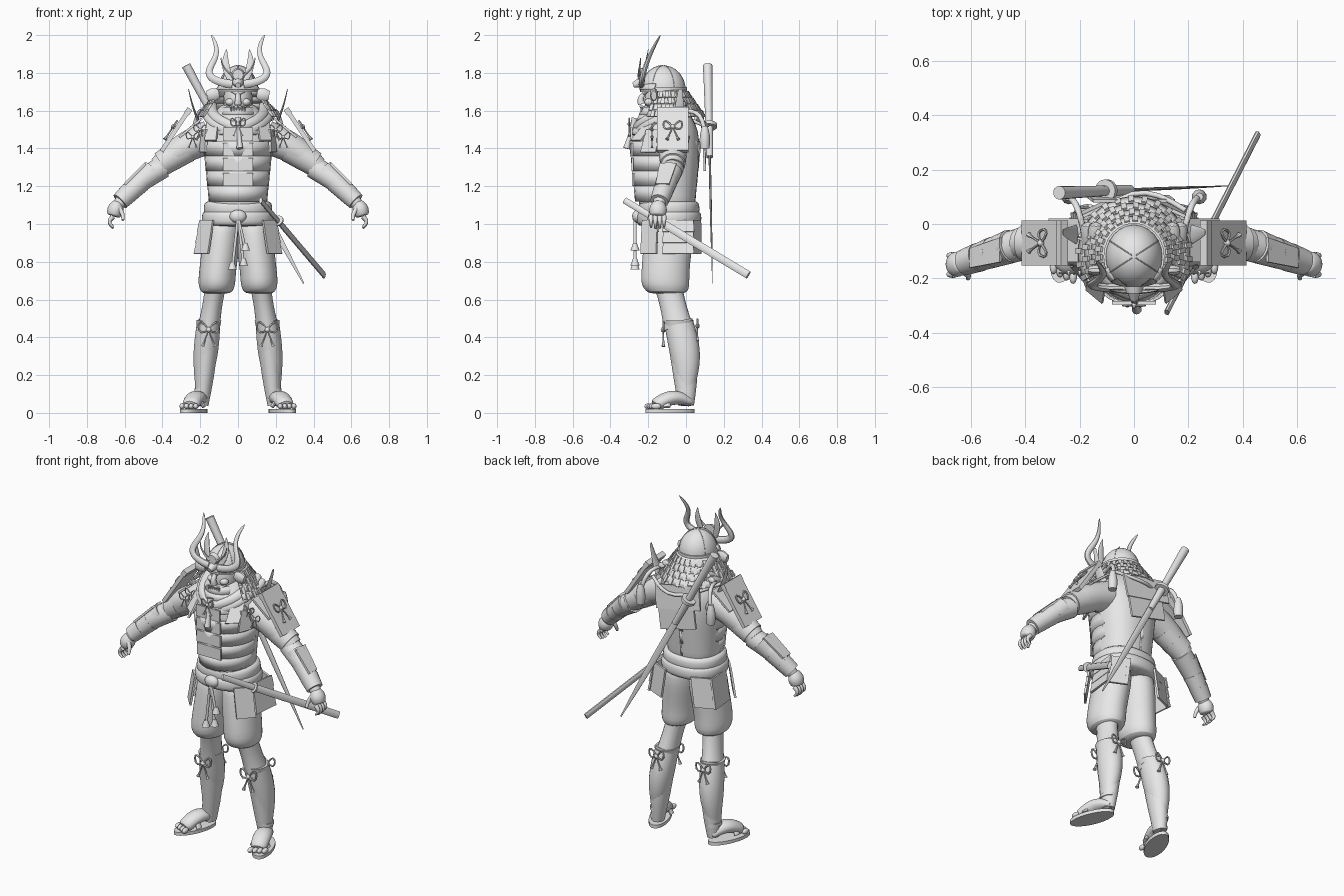
import bpy, bmesh, math
from math import sin, cos, pi, radians
from mathutils import Matrix, Vector

if "Cube" in bpy.data.objects:
    bpy.data.objects.remove(bpy.data.objects["Cube"])

grey = bpy.data.materials.new("plain_grey")
grey.use_nodes = True
grey.diffuse_color = (.8, .8, .8, 1)
grey.node_tree.nodes["Principled BSDF"].inputs["Base Color"].default_value = grey.diffuse_color

right, front, up = Vector((1, 0, 0)), Vector((0, -1, 0)), Vector((0, 0, 1))


def at(*position):
    return Vector(position)


def finish(name, bm, mirror=False, soft=False, thickness=0):
    bmesh.ops.recalc_face_normals(bm, faces=bm.faces)
    mesh = bpy.data.meshes.new(name)
    bm.to_mesh(mesh)
    bm.free()
    part = bpy.data.objects.new(name, mesh)
    bpy.context.collection.objects.link(part)
    mesh.materials.append(grey)
    bpy.ops.object.select_all(action='DESELECT')
    bpy.context.view_layer.objects.active = part
    part.select_set(True)
    bpy.ops.object.shade_smooth_by_angle(angle=radians(40))
    if thickness:
        part.modifiers.new("thickness", 'SOLIDIFY').thickness = thickness
    if mirror:
        part.modifiers.new("mirror", 'MIRROR').use_mirror_merge = False
    if soft:
        part.modifiers.new("soft", 'SUBSURF').levels = 1


def skin(name, rings, closed=True, **options):
    """Bridge rings of points, capping the ends of closed ones."""
    bm = bmesh.new()
    rows = [[bm.verts.new(p) for p in ring] for ring in rings]
    count = len(rows[0])
    for low, high in zip(rows, rows[1:]):
        for i in range(count if closed else count - 1):
            j = (i + 1) % count
            bm.faces.new((low[i], low[j], high[j], high[i]))
    if closed:
        bm.faces.new(rows[0])
        bm.faces.new(rows[-1])
    finish(name, bm, **options)


def oval(center, rx, ry, start=-180, end=180, square=1, sides=24):
    """Horizontal oval of points; angle zero faces the front."""
    ring = []
    for i in range(sides):
        span = sides if end - start == 360 else sides - 1
        a = radians(start + (end - start) * i / span)
        ring.append(center + right * rx * math.copysign(abs(sin(a)) ** square, sin(a))
                    + front * ry * math.copysign(abs(cos(a)) ** square, cos(a)))
    return ring


def loft(name, rings, square=1, **options):
    skin(name, [oval(c, rx, ry, square=square) for c, rx, ry in rings], **options)


def lame(name, z, radius, drop, flare, start, end, deep=0, **options):
    """Flared armour band around the body axis."""
    skin(name, [oval(at(0, -.11, z - drop * k), radius + flare * k, radius + deep + flare * k, start, end)
                for k in (0, 1)], closed=False, thickness=.008, **options)


def sweep(name, point, radius, depth=1, ref=front, steps=8, sides=10, **options):
    """Sweep an oval along point(t); depth scales it along ref."""
    rings = []
    for i in range(steps + 1):
        t = i / steps
        tangent = (point(min(t + .01, 1)) - point(max(t - .01, 0))).normalized()
        u = (ref - tangent * ref.dot(tangent)).normalized()
        w = tangent.cross(u)
        rings.append([point(t) + (u * depth * cos(k * 2 * pi / sides) + w * sin(k * 2 * pi / sides)) * radius(t)
                      for k in range(sides)])
    skin(name, rings, **options)


def strand(name, a, b, r_start, r_end, sag=Vector(), bulge=0, **options):
    """Bowed, tapered rod between two points."""
    sweep(name, lambda t: a.lerp(b, t) + sag * sin(pi * t),
          lambda t: r_start + (r_end - r_start) * t + bulge * sin(pi * t), **options)


def plate(name, top, bottom, half, thick=.012, taper=1, **options):
    """Flat slab between two edge centres with a half-width vector."""
    normal = (bottom - top).cross(half).normalized() * thick / 2
    skin(name, [[p - half * k - normal, p + half * k - normal, p + half * k + normal, p - half * k + normal]
                for p, k in ((top, 1), (bottom, taper))], **options)


def ball(name, center, rx, ry, rz, **options):
    bm = bmesh.new()
    matrix = Matrix.Translation(center) @ Matrix.Diagonal((rx, ry, rz, 1))
    bmesh.ops.create_uvsphere(bm, u_segments=20, v_segments=12, radius=1, matrix=matrix)
    finish(name, bm, **options)


def bow(name, knot, size, across, rise, **options):
    """Knotted cord with two loops and two tasselled tails."""
    u, w = across.normalized() * size, rise.normalized() * size
    normal = u.cross(w).normalized()
    ball(name + "_knot", knot, size / 4, size / 4, size / 4, **options)
    for s in (-1, 1):
        sweep(name + "_loop", lambda t: knot + (u * s * sin(pi * t) + w * sin(2 * pi * t) / 2 + w * sin(pi * t) / 3),
              lambda t: size / 10, ref=normal, sides=6, **options)
        sweep(name + "_tail", lambda t: knot + u * s * t * .6 - w * t * 1.6,
              lambda t: size * (.08 + t ** 6 / 8), ref=normal, sides=6, **options)


# Torso with stacked armour lames
loft("torso", [(at(0, -.1, z), rx, ry) for z, rx, ry in
               ((1, .16, .15), (1.15, .155, .15), (1.3, .17, .17), (1.45, .19, .175), (1.53, .18, .155),
                (1.6, .12, .11), (1.65, .07, .08))], square=.85, soft=True)
for i in range(4):
    z, r, y = 1.2 + i * .08, .162 + i * .008, -.28 - i * .003
    lame("waist_lame", z, r, .08, -.007, -180, 180, deep=.005)
    plate("chest_panel", at(0, y, z + .07), at(0, y, z), right * .08)
plate("shoulder_strap", at(.13, -.16, 1.57), at(.145, -.265, 1.44), at(.03, .025, 0), mirror=True)
plate("side_chest_plate", at(.18, -.17, 1.5), at(.185, -.2, 1.38), at(.015, .04, 0), mirror=True)
plate("upper_back_plate", at(0, .085, 1.57), at(-.02, .1, 1.43), at(.15, 0, -.03))
plate("lower_back_plate", at(0, .095, 1.44), at(-.02, .1, 1.31), at(.12, 0, -.03))

# Sash rolls and hanging cords
for z, r in ((1.03, .175), (1.08, .165)):
    loft("sash_roll", [(at(0, -.09, z + .045 * cos(k * pi / 4)), r + .02 * sin(k * pi / 4), r + .02 * sin(k * pi / 4) - .02)
                       for k in range(5)], square=.9, soft=True)
ball("sash_knot", at(0, -.255, 1.04), .045, .03, .035)
for x, z in ((-.03, .76), (.03, .78), (.04, .86)):
    tip = at(x, -.27, z)
    strand("sash_cord", at(0, -.27, 1.04), tip, .008, .008)
    strand("sash_tassel", tip + up * .04, tip, .01, .024)

# Trousers, legs and greaves
loft("trouser_leg", [(at(x, y, z), r, r * 1.3) for z, x, y, r in
                     ((1.05, .08, -.09, .09), (.95, .085, -.09, .1), (.85, .095, -.1, .1), (.74, .11, -.11, .098),
                      (.68, .112, -.11, .1), (.64, .113, -.1, .086), (.63, .115, -.1, .06))],
     soft=True, mirror=True)
calf, ankle = at(.155, -.04, .48), at(.19, 0, .13)
strand("knee", at(.115, -.1, .7), calf - up * .03, .058, .06, bulge=-.006, depth=1.3, sides=18, mirror=True)
strand("shin", calf, at(.19, 0, .04), .056, .034, sag=front * -.012, bulge=.01, depth=1.25, sides=18, mirror=True)
strand("greave", calf, ankle, .062, .036, sag=front * -.016, bulge=.015, depth=1.22, sides=18, mirror=True)
strand("greave_rim", calf + up * .01, calf - up * .02, .068, .062, depth=1.2, sides=18, mirror=True)
strand("ankle_strap", ankle, ankle - up * .02, .042, .042, depth=1.25, sides=18, mirror=True)
bow("knee_bow", at(.155, -.12, .44), .055, right, up, mirror=True)
bow("calf_bow", at(.16, .06, .46), .05, right, up, mirror=True)

# Feet and sandals
heel, toe = at(.185, .035, .05), at(.255, -.17, .035)
strand("foot", heel, toe, .03, .046, sag=up * .038, bulge=.014, depth=.75, ref=up, sides=14, soft=True, mirror=True)
for i in range(4):
    ball("toe", toe + at(i - 1.3, i / 2 - 1, 0) * .024, .014, .026, .016, mirror=True)
strand("sandal_strap", at(.18, -.12, .03), at(.28, -.1, .03), .02, .02, sag=up * .06, depth=.5, ref=up, mirror=True)
turn = Matrix.Translation(at(.235, -.085, 0)) @ Matrix.Rotation(.36, 4, 'Z')
skin("sandal_sole", [[turn @ p for p in oval(up * z, .058, .138)] for z in (0, .02)], mirror=True)

# Layered hip plates on the side, front and back
for label, edge, half in (("side", at(.19, -.04, 1.02), at(.008, .08, 0)),
                          ("front", at(.165, -.19, 1.02), at(.035, .04, 0)),
                          ("back", at(.14, .05, 1.02), at(.055, -.025, 0))):
    for i in range(3):
        top = edge + at(.15, edge.y / 4, -1) * i * .058
        plate(label + "_hip_plate", top, top + at(.012, 0, -.062), half, taper=1.05, mirror=True)

# Arms with sleeves and bracers
shoulder, elbow, wrist = at(.15, -.07, 1.46), at(.42, -.07, 1.3), at(.635, -.145, 1.1)
strand("upper_arm", shoulder, elbow, .09, .058, sag=at(.01, 0, .015), bulge=.004, sides=18, mirror=True)
strand("forearm", elbow - right * .02, wrist, .06, .03, sag=at(.01, 0, .015), bulge=.01, sides=18, mirror=True)
for a, b, r in ((shoulder, elbow, .083), (elbow, wrist, .064)):
    for k in (.15, .45, .7):
        start, end = a.lerp(b, k) + up * .012, a.lerp(b, k + .25) + up * .01
        strand("arm_guard", start, end, r - k * .014, r - k * .014 - .006, sides=18, mirror=True)
plate("bracer_plate", at(.49, -.095, 1.32), at(.6, -.125, 1.21), front * .045, taper=.8, mirror=True)
plate("shoulder_cap", at(.19, -.06, 1.56), at(.31, -.06, 1.46), front * .08, mirror=True)

# Hands
palm = at(.66, -.15, 1.04)
strand("palm", wrist + up * .02, palm, .025, .035, bulge=.014, depth=1.1, sides=12, soft=True, mirror=True)
for i in range(4):
    root = palm + front * (.035 - i * .023)
    strand("finger", root, root - up * (.065 - abs(i - 1.4) * .006), .014, .006, sag=right * .02, mirror=True)
strand("thumb", at(.635, -.17, 1.09), at(.61, -.2, 1.02), .015, .008, sag=right * -.01, mirror=True)

# Large shoulder shields with cords
shield_top, shield_foot = at(.255, -.07, 1.61), at(.405, -.07, 1.385)
plate("shoulder_shield", shield_top, shield_foot, front * .083, thick=.022, mirror=True)
plate("shield_rim", shield_top, shield_top.lerp(shield_foot, .12), front * .083, thick=.03, mirror=True)
bow("shield_bow", at(.343, -.07, 1.515), .05, front, shield_top - shield_foot, mirror=True)
strand("shoulder_spike", at(.2, -.04, 1.52), at(.262, -.03, 1.715), .008, .002, sag=right * .006, depth=5, mirror=True)
strand("back_cord", at(.17, -.1, 1.58), at(.24, .1, 1.48), .012, .012, sag=at(0, .05, .06), mirror=True)
strand("cord_tassel", at(.24, .1, 1.52), at(.24, .1, 1.4), .014, .024, bulge=.008, mirror=True)
for x in (.2, .24):
    bow("chest_bow", at(x, -.18, 1.7 - x), .035, right, up, mirror=True)

# Collar, scarf and beard cord
for i in range(4):
    lame("throat_lame", 1.62 - i * .035, .09 + i * .015, .04, .02, -75, 75, deep=.03)
for i in range(2):
    strand("scarf_fold", at(.17 - i * .03, .01, 1.62 + i * .02), at(-.01, -.27, 1.47 + i * .035), .032, .026,
           sag=at(.05, -.06, -.01), depth=.7, soft=True, mirror=True)
strand("beard_cord", at(0, -.27, 1.56), at(.01, -.315, 1.4), .018, .018, bulge=-.006)
bow("collar_bow", at(0, -.3, 1.53), .04, right, up)

# Head and snarling mask
ball("head", at(0, -.12, 1.65), .078, .1, .13)
ball("mask_jaw", at(0, -.185, 1.595), .055, .055, .04)
ball("mask_cheek", at(.042, -.195, 1.645), .025, .025, .02, mirror=True)
strand("mask_nose", at(0, -.21, 1.7), at(0, -.235, 1.635), .01, .02, sag=front * .015)
strand("mask_brow", at(0, -.222, 1.69), at(.06, -.19, 1.72), .012, .008, mirror=True)
strand("mask_lip", at(0, -.24, 1.625), at(.05, -.205, 1.6), .008, .008, mirror=True)
for i in range(3):
    tooth = at(.008 + i * .014, -.236, 1.62)
    strand("mask_tooth", tooth, tooth - up * .025, .007, .003, sides=6, mirror=True)

# Helmet bowl, rim, visor and ribs
crown = at(0, -.12, 1.71)
steps = [radians(k * 11) for k in range(9)]
loft("helmet_bowl", [(crown + up * .13 * sin(a), .105 * cos(a), .118 * cos(a)) for a in steps])
loft("helmet_rim", [(crown + up * z, .112, .124) for z in (-.01, .015)])
lame("helmet_visor", 1.745, .106, .03, .022, -65, 65, deep=.012)
for a in (0, pi / 3, pi * 2 / 3):
    sweep("helmet_rib", lambda t: crown + (right * .105 * sin(a) + front * .118 * cos(a)) * cos(t * 1.5)
          + up * .13 * sin(t * 1.5), lambda t: .002, ref=at(cos(a), sin(a), 0), sides=6, mirror=True)

# Flared neck guard with lacing strips
for i in range(4):
    z, r = 1.71 - i * .034, .108 + i * .024
    lame("neck_guard_lame", z, r, .036, .027, 62, 298, deep=.005)
    for k in range(17):
        a = radians(66 + k * 14 + i % 2 * 5)
        out = right * sin(a) + front * cos(a)
        top = at(0, -.11, z - .008) + out * (r + .012)
        plate("lacing_strip", top, top + out * .02 - up * .032, out.cross(up) * .01, thick=.009)
strand("side_flap", at(.1, -.17, 1.69), at(.165, -.17, 1.68), .025, .025, bulge=.01, depth=.6, mirror=True)

# Horns, ear blades and crest
sweep("horn", lambda t: at(.03 + .11 * (1 - (1 - t) ** 6) + .026 * sin(2 * pi * t), -.235 + .1 * t * t, 1.74 + .26 * t ** 1.3),
      lambda t: .002 + .021 * (1 - t) ** .45, depth=.7, steps=18, mirror=True)
strand("ear_blade", at(.04, -.225, 1.76), at(.06, -.2, 1.925), .014, .002, sag=right * .015, bulge=.012, depth=.3, mirror=True)
strand("crest_disc", at(0, -.23, 1.79), at(0, -.255, 1.79), .036, .028, ref=up, sides=16)
strand("crest_snout", at(0, -.235, 1.75), at(0, -.28, 1.735), .03, .014, ref=up)
strand("crest_whisker", at(.02, -.25, 1.78), at(.09, -.24, 1.88), .008, .002, sag=right * .02, sides=6, mirror=True)

# Sheathed sword at the hip
pommel, tip = at(.12, -.325, 1.125), at(.455, .33, .73)
neck = pommel.lerp(tip, .27)
strand("hip_grip", pommel, neck, .018, .018, depth=.55, ref=right)
strand("hip_guard", neck, neck.lerp(tip, .015), .03, .03, ref=right, sides=16)
strand("hip_scabbard", neck, tip, .022, .022, depth=.5, ref=right)

# Drawn sword slung across the back
pommel, tip = at(-.275, .115, 1.84), at(.348, .14, .685)
neck, collar = pommel.lerp(tip, .27), pommel.lerp(tip, .42)
strand("back_grip", pommel, neck, .025, .019, sides=14)
strand("back_guard", neck, neck.lerp(tip, .02), .042, .042, sides=18)
strand("back_sleeve", neck, collar, .022, .018, sides=14)
strand("back_blade", collar, tip, .02, .004, bulge=.006, depth=.3)
strand("back_sling", at(-.2, -.05, 1.58), at(.19, .05, 1.56), .01, .01, sag=at(0, .11, -.05))
